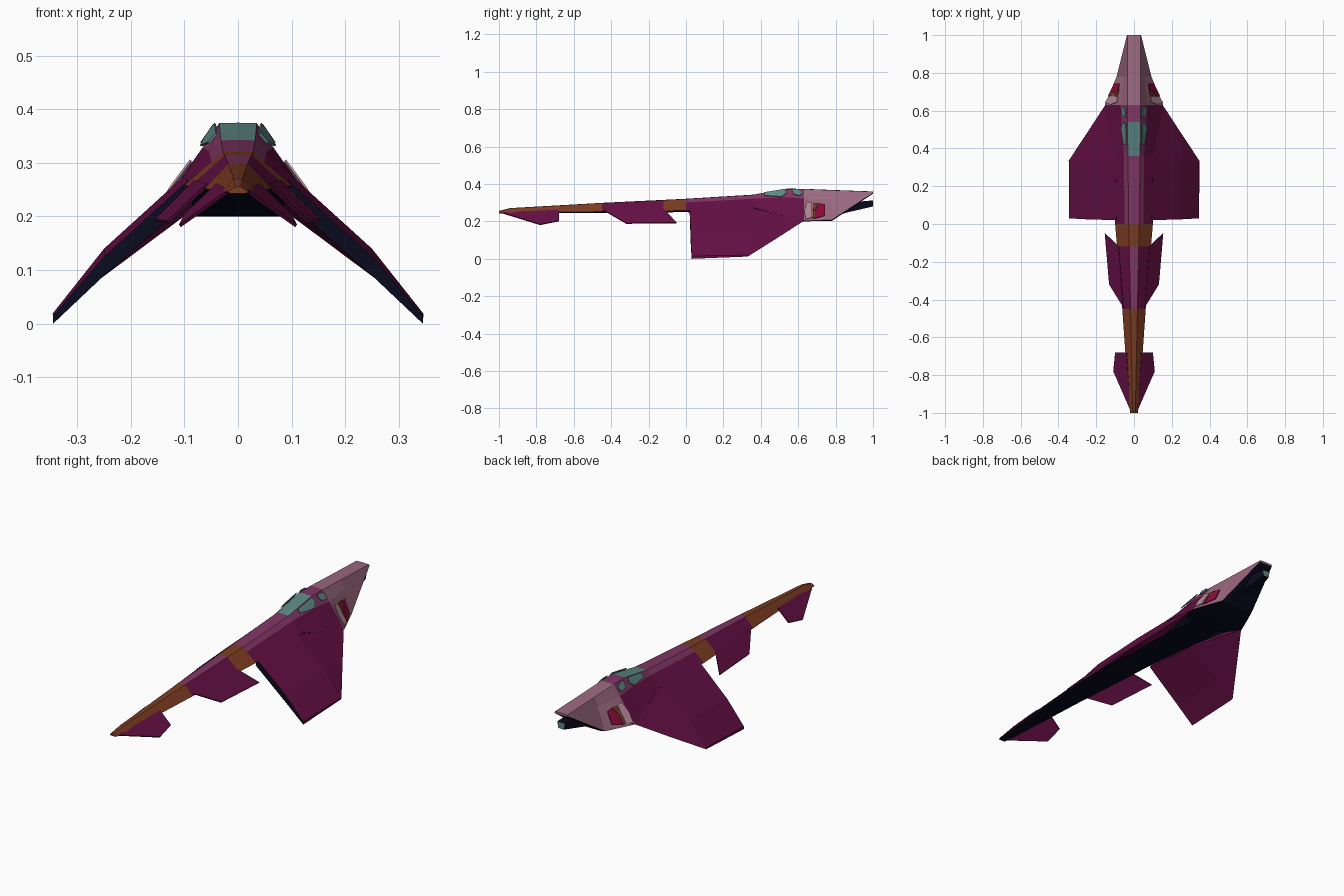
import bpy, bmesh
from mathutils import Vector

if "Cube" in bpy.data.objects:
    bpy.data.objects.remove(bpy.data.objects["Cube"])

# ---- materials -------------------------------------------------------
def lin(c):
    c /= 255
    return c / 12.92 if c <= 0.04045 else ((c + 0.055) / 1.055) ** 2.4

COLOURS = {"magenta": (100, 15, 68), "mauve": (128, 54, 100), "dusty_pink": (156, 106, 128),
           "pale_pink": (182, 138, 154), "teal": (94, 136, 132), "rust_brown": (124, 60, 34),
           "crimson": (142, 10, 58), "navy": (9, 11, 30)}
MATS, IDX = [], {}
for i, (n, c) in enumerate(COLOURS.items()):
    m = bpy.data.materials.new(n)
    m.diffuse_color = (*[lin(v) for v in c], 1)
    m.use_nodes = True
    m.node_tree.nodes["Principled BSDF"].inputs["Base Color"].default_value = m.diffuse_color
    MATS.append(m)
    IDX[n] = i

def make(name, verts, faces, cols):
    bm = bmesh.new()
    vs = [bm.verts.new(v) for v in verts]
    for f, c in zip(faces, cols):
        bm.faces.new([vs[i] for i in f]).material_index = IDX[c]
    bmesh.ops.recalc_face_normals(bm, faces=bm.faces)
    me = bpy.data.meshes.new(name)
    bm.to_mesh(me)
    bm.free()
    for m in MATS:
        me.materials.append(m)
    ob = bpy.data.objects.new(name, me)
    bpy.context.collection.objects.link(ob)
    return ob

def loft(name, rings, colour):
    """Closed loft; colour(ring, side) gives the colour, ring -1 / -2 are the caps."""
    n = len(rings[0])
    verts = [p for r in rings for p in r]
    faces, cols = [], []
    for r in range(len(rings) - 1):
        for k in range(n):
            a, b = r * n + k, r * n + (k + 1) % n
            faces.append((a, b, b + n, a + n))
            cols.append(colour(r, k))
    last = (len(rings) - 1) * n
    faces += [tuple(range(n)), tuple(range(last, last + n))]
    cols += [colour(-1, 0), colour(-2, 0)]
    return make(name, verts, faces, cols)

# ---- body and head: y, shoulder x z, lower edge x z, keel x z ----------
ST = [(-1.0, .006, .255, .020, .246, .015, .243),
      (-.94, .008, .270, .028, .246, .022, .243),
      (-.45, .018, .298, .062, .252, .052, .246),
      (-.12, .025, .314, .090, .256, .080, .248),
      (0.0, .028, .320, .100, .258, .088, .250),
      (.36, .032, .342, .104, .273, .085, .213),
      (.54, .035, .374, .138, .224, .082, .202),
      (.63, .035, .373, .155, .202, .080, .200),
      (.78, .035, .367, .092, .208, .070, .203),
      (1.0, .035, .359, .037, .352, .030, .348)]

def half(s):
    y, wt, zt, wb, zb, wk, zk = s
    a, b = Vector((wt, y, zt)), Vector((wb, y, zb))
    return [Vector((0, y, zt + .001)), a, a.lerp(b, .3), b, Vector((wk, y, zk))]

def ring(s):
    h = half(s)
    return h + [Vector((-p.x, p.y, p.z)) for p in reversed(h[1:])]

BANDS = [("rust_brown",) * 3, ("rust_brown",) * 3, ("mauve", "magenta", "magenta"),
         ("rust_brown",) * 3, ("mauve", "mauve", "magenta"), ("teal", "mauve", "magenta"),
         ("mauve", "mauve", "magenta"), ("dusty_pink",) * 3, ("dusty_pink",) * 3]

def body_colour(r, k):
    if r == -1:
        return "rust_brown"
    if r == -2:
        return "dusty_pink"
    row = min(k, 8 - k)          # 0 ridge, 1 upper side, 2 lower side, 3+ underside
    return BANDS[r][row] if row < 3 else "navy"

loft("body", [ring(s) for s in ST], body_colour)

# ---- painted plates on the head sides ---------------------------------
def side_pt(y, t):
    for a, b in zip(ST, ST[1:]):
        if a[0] <= y <= b[0]:
            f = (y - a[0]) / (b[0] - a[0])
            s = [p + (q - p) * f for p, q in zip(a, b)]
            return Vector((s[1], y, s[2])).lerp(Vector((s[3], y, s[4])), t)

def plate(name, pts, colour):
    for sx, side in ((1, "right"), (-1, "left")):
        out = []
        for y, t in pts:
            p = side_pt(y, t) + Vector((.004, 0, .003))
            out.append((p.x * sx, p.y, p.z))
        ob = make(name + "_" + side, out, [tuple(range(len(out)))], [colour])
        ob.modifiers.new("thickness", "SOLIDIFY").thickness = .004

plate("eye_red", [(.70, .55), (.715, .48), (.742, .5), (.742, .88), (.69, .95), (.69, .7)], "crimson")
plate("eye_rim", [(.682, .46), (.712, .46), (.698, .56), (.688, .7), (.688, .95), (.677, .95)], "rust_brown")
plate("cheek_patch", [(.645, .42), (.674, .46), (.674, .92), (.64, .97), (.632, .7)], "pale_pink")
plate("crest_patch_rear", [(.42, .02), (.53, .02), (.537, .18), (.51, .3), (.42, .2)], "teal")
plate("crest_patch_front", [(.565, .04), (.605, .04), (.622, .13), (.61, .24), (.575, .2)], "teal")

# ---- wings: root, elbow and tip sections --------------------------------
# each: trailing top, mid top, leading edge, mid bottom, trailing bottom
WING = [[(.094, .02, .266), (.098, .33, .278), (.152, .63, .203), (.085, .33, .212), (.085, .02, .235)],
        [(.250, .025, .125), (.250, .33, .140), (.250, .48, .106), (.255, .33, .085), (.255, .025, .085)],
        [(.345, .03, .015), (.345, .33, .020), (.346, .335, .018), (.344, .33, .012), (.345, .03, .000)]]
for sx, side in ((1, "right"), (-1, "left")):
    rings = [[(x * sx, y, z) for x, y, z in s] for s in WING]
    loft("wing_" + side, rings, lambda r, k: "navy" if r >= 0 and k == 4 else "magenta")

# ---- small fins ---------------------------------------------------------
def fin(name, pts):
    for sx, side in ((1, "right"), (-1, "left")):
        top = [(x * sx, y, z) for x, y, z in pts]
        low = [((x - .003) * sx, y, z - .005) for x, y, z in pts]
        loft(name + "_" + side, [top, low], lambda r, k: "magenta")

fin("middle_fin", [(.155, -.05, .195), (.132, -.32, .192), (.058, -.44, .262), (.082, -.12, .268)])
fin("tail_fin", [(.10, -.68, .205), (.11, -.78, .185), (.018, -.99, .25), (.04, -.68, .262)])

# ---- lower jaw with a small teal tip ------------------------------------
def jaw_ring(y, wt, zt, wb, zb):
    return [(-wt, y, zt), (wt, y, zt), (wb, y, zb), (-wb, y, zb)]

loft("lower_jaw", [jaw_ring(.76, .055, .30, .06, .206), jaw_ring(.85, .042, .30, .035, .245),
                   jaw_ring(1.0, .022, .312, .016, .280)],
     lambda r, k: "teal" if r == -2 else "navy")
